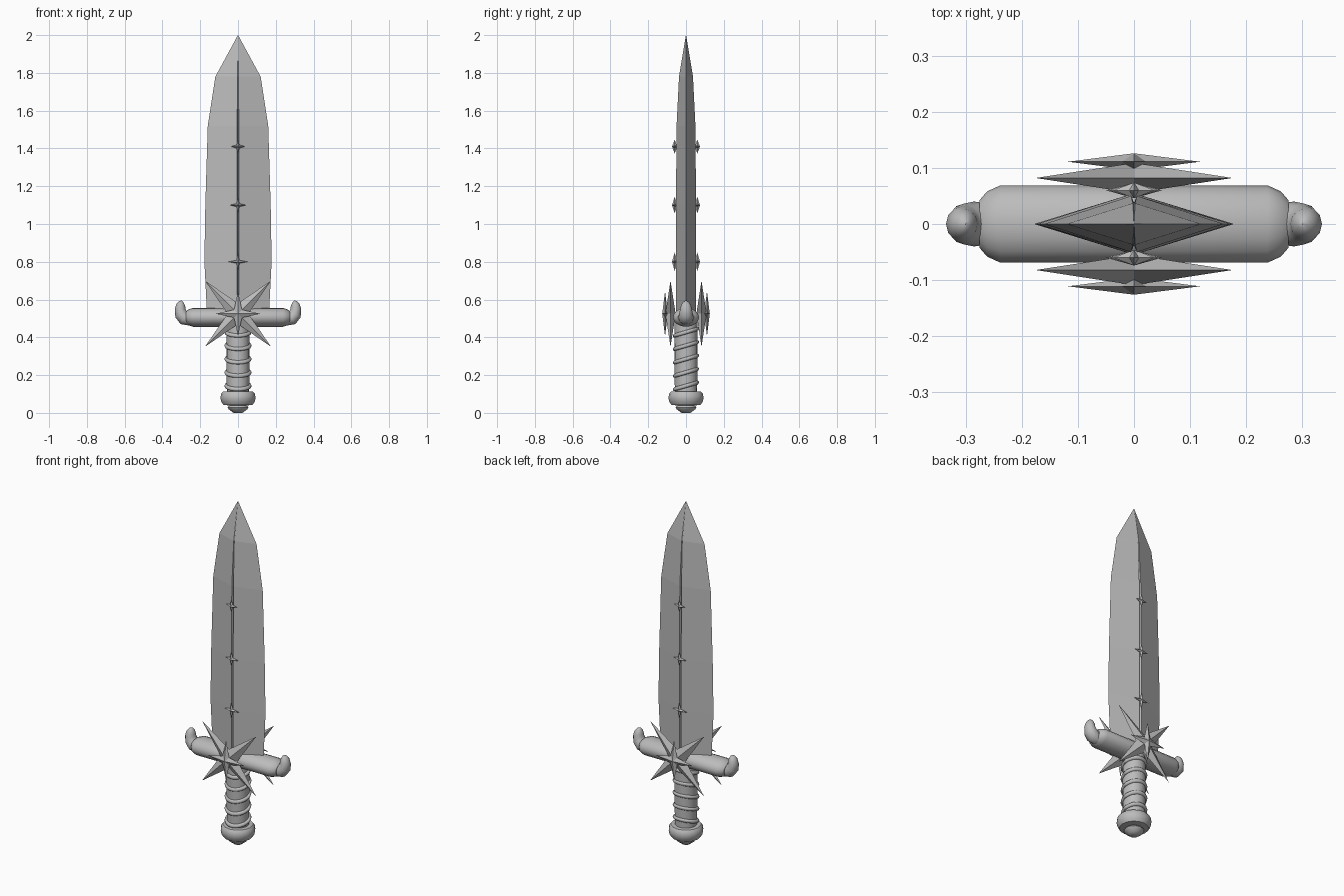
import bpy, bmesh, math
from mathutils import Vector, Matrix

cube = bpy.data.objects.get("Cube")
if cube:
    bpy.data.objects.remove(cube, do_unlink=True)

steel = bpy.data.materials.new("grey steel")
GREY = (0.5, 0.5, 0.5, 1)
steel.use_nodes = True
steel.diffuse_color = GREY
steel.node_tree.nodes["Principled BSDF"].inputs["Base Color"].default_value = GREY


def finish(name, bm, smooth=None):
    """Turn a bmesh into a named object, optionally smoothed below an angle."""
    bmesh.ops.recalc_face_normals(bm, faces=bm.faces)
    mesh = bpy.data.meshes.new(name)
    bm.to_mesh(mesh)
    bm.free()
    mesh.materials.append(steel)
    obj = bpy.data.objects.new(name, mesh)
    bpy.context.collection.objects.link(obj)
    if smooth:
        bpy.ops.object.select_all(action='DESELECT')
        obj.select_set(True)
        bpy.context.view_layer.objects.active = obj
        bpy.ops.object.shade_smooth_by_angle(angle=math.radians(smooth))
    return obj


def loft(name, rings, smooth=None):
    """Skin a list of equal-length point rings and cap both ends."""
    bm = bmesh.new()
    rows = [[bm.verts.new(p) for p in ring] for ring in rings]
    n = len(rows[0])
    for a, b in zip(rows, rows[1:]):
        for i in range(n):
            j = (i + 1) % n
            bm.faces.new((a[i], a[j], b[j], b[i]))
    bm.faces.new(rows[0])
    bm.faces.new(rows[-1])
    bmesh.ops.remove_doubles(bm, verts=bm.verts, dist=0.0001)
    return finish(name, bm, smooth)


def ellipse(centre, u, v, n=16):
    c, u, v = Vector(centre), Vector(u), Vector(v)
    return [c + u * math.cos(a) + v * math.sin(a)
            for a in (2 * math.pi * i / n for i in range(n))]


def lathe(name, profile, n=16, smooth=40):
    return loft(name, [ellipse((0, 0, z), (r, 0, 0), (0, r, 0), n)
                       for r, z in profile], smooth)


def star(name, y, z, reach, valley, depth, turn=0):
    """Four-pointed star, raised to a point at front and back."""
    bm = bmesh.new()
    rim = []
    for i in range(8):
        r = valley if i % 2 else reach
        a = turn + i * math.pi / 4
        rim.append(bm.verts.new((r * math.cos(a), y, z + r * math.sin(a))))
    for d in (-depth, depth):
        peak = bm.verts.new((0, y + d, z))
        for i in range(8):
            bm.faces.new((rim[i], rim[(i + 1) % 8], peak))
    return finish(name, bm)


# Blade: diamond section with a narrow groove along each face
def blade_ring(z, w, t, g, d):
    front = [(w, 0), (g, t), (0, t - d), (-g, t)]
    return [Vector((s * x, s * y, z)) for s in (1, -1) for x, y in front]


loft("blade", [blade_ring(*row) for row in (
    (0.48, 0.162, 0.053, 0.006, 0.015),
    (0.80, 0.178, 0.053, 0.006, 0.015),
    (1.10, 0.173, 0.053, 0.006, 0.015),
    (1.52, 0.16, 0.05, 0.005, 0.013),
    (1.78, 0.12, 0.037, 0.002, 0.002),
    (2.0, 0.0005, 0.0005, 0.0002, 0.0001))])

# Stars on both faces of the blade and guard
for side, s in (("front", -1), ("back", 1)):
    for i, (z, r) in enumerate(((0.80, 0.05), (1.10, 0.044), (1.41, 0.037))):
        star(f"{side}_blade_star_{i + 1}", s * 0.06, z, r, 0.012, 0.014)
    star(f"{side}_guard_star_diagonal", s * 0.082, 0.525, 0.248, 0.055, 0.027,
         math.pi / 4)
    star(f"{side}_guard_star_upright", s * 0.111, 0.525, 0.118, 0.03, 0.015)

# Crossguard: oval bar with chamfered ends
bar = ((0.275, 0.62), (0.262, 0.84), (0.238, 1.0))
stations = [(-x, k) for x, k in bar] + [(x, k) for x, k in reversed(bar)]
loft("crossguard", [ellipse((x, 0, 0.506), (0, 0.069 * k, 0), (0, 0, 0.05 * k))
                    for x, k in stations], 40)

# Hooked claws curling up at the ends of the guard
claw = ((0.262, 0.497, 0.034, 0), (0.285, 0.502, 0.037, 30),
        (0.302, 0.523, 0.034, 60), (0.306, 0.548, 0.029, 90),
        (0.303, 0.568, 0.025, 105), (0.299, 0.583, 0.017, 115),
        (0.296, 0.593, 0.005, 120))
for side, s in (("left", 1), ("right", -1)):
    rings = []
    for x, z, r, deg in claw:
        a = math.radians(deg)
        rings.append(ellipse((s * x, 0, z), (0, r * 1.08, 0),
                             (-s * r * math.sin(a), 0, r * math.cos(a)), 12))
    loft(f"{side}_claw", rings, 50)

# Grip with tilted binding rings
lathe("grip", ((0.058, 0.09), (0.061, 0.2), (0.062, 0.34), (0.06, 0.48)))
for k in range(5):
    z = 0.143 + k * 0.071
    tilt = Matrix.Rotation(math.radians(16), 3, 'X')
    rings = []
    for i in range(25):
        a = 2 * math.pi * i / 24
        out = Vector((math.cos(a), math.sin(a), 0))
        mid = tilt @ (out * 0.062) + Vector((0, 0, z))
        rings.append(ellipse(mid, tilt @ out * 0.01, (0, 0, 0.011), 8))
    loft(f"grip_ring_{k + 1}", rings, 60)

# Pommel and the small button below it
lathe("pommel", ((0.055, 0.04), (0.078, 0.043), (0.088, 0.058), (0.093, 0.078),
                 (0.09, 0.1), (0.08, 0.112), (0.055, 0.114)), 16, 45)
lathe("pommel_button", ((0.024, 0.0), (0.034, 0.008), (0.05, 0.02),
                        (0.055, 0.028), (0.05, 0.035), (0.035, 0.045)), 12, 45)
